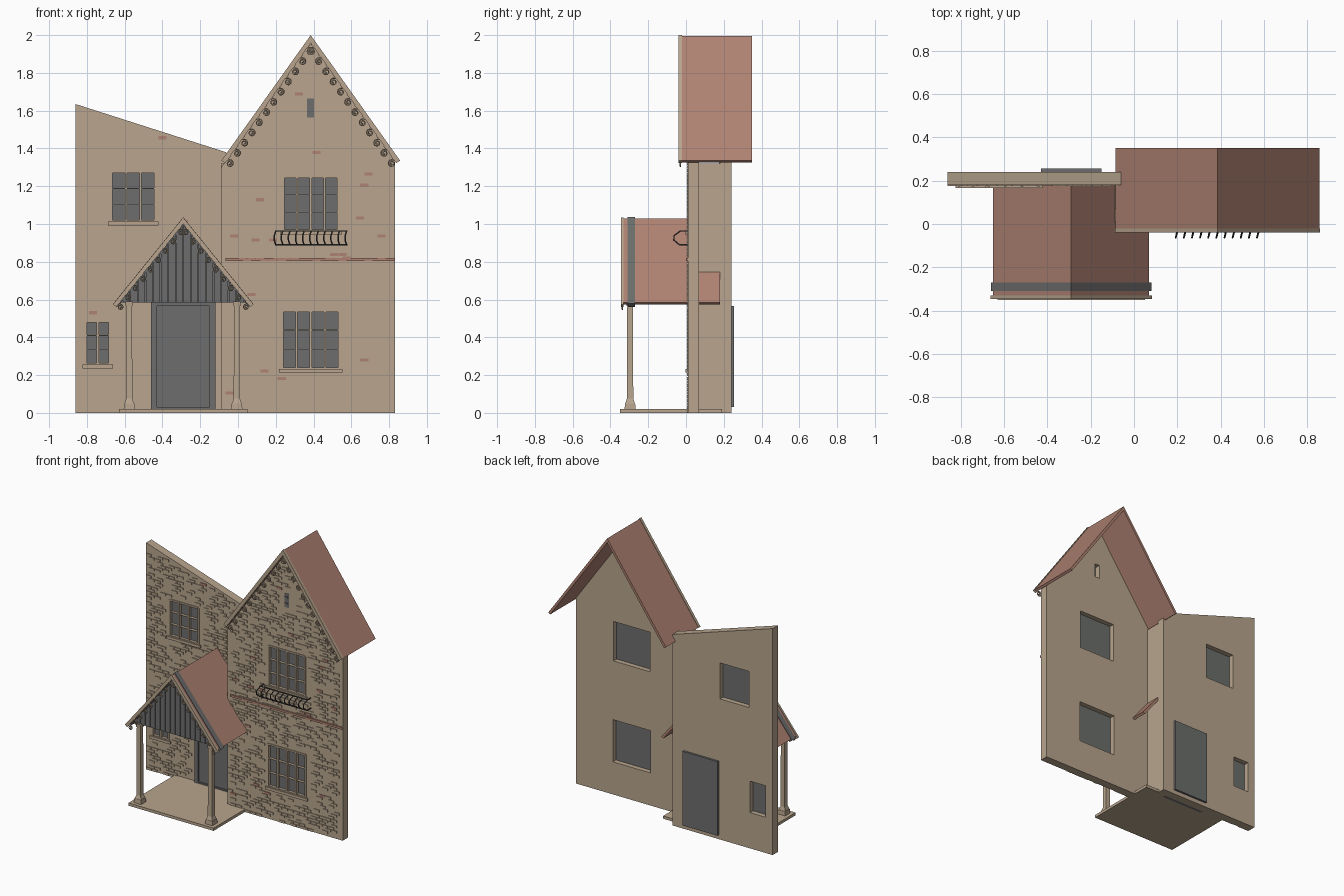
import bpy, bmesh, math, random
from mathutils import Matrix, Vector

random.seed(4)
cube = bpy.data.objects.get("Cube")
if cube:
    bpy.data.objects.remove(cube, do_unlink=True)


def material(name, r, g, b):
    m = bpy.data.materials.new(name)
    m.use_nodes = True
    m.diffuse_color = (r, g, b, 1)
    m.node_tree.nodes["Principled BSDF"].inputs["Base Color"].default_value = (r, g, b, 1)
    return m


STONE = material("tan stone", 0.48, 0.375, 0.27)
RED = material("red clay", 0.43, 0.225, 0.17)
GREY = material("slate grey", 0.15, 0.155, 0.15)
IRON = material("dark iron", 0.06, 0.06, 0.06)


def finish(name, bm, mat):
    bmesh.ops.recalc_face_normals(bm, faces=bm.faces)
    me = bpy.data.meshes.new(name)
    bm.to_mesh(me)
    bm.free()
    me.materials.append(mat)
    ob = bpy.data.objects.new(name, me)
    bpy.context.collection.objects.link(ob)
    return ob


def rect(x0, x1, z0, z1):
    return [(x0, z0), (x1, z0), (x1, z1), (x0, z1)]


def prisms(name, mat, *parts):
    """Each part is (xz outline, y front, y back)."""
    bm = bmesh.new()
    for pts, y0, y1 in parts:
        front = [bm.verts.new((x, y0, z)) for x, z in pts]
        back = [bm.verts.new((x, y1, z)) for x, z in pts]
        bm.faces.new(front)
        bm.faces.new(back[::-1])
        for i in range(len(pts)):
            j = (i + 1) % len(pts)
            bm.faces.new((front[i], back[i], back[j], front[j]))
    return finish(name, bm, mat)


def chevron(cx, apex, half, drop, t):
    """Outline of a pair of sloping boards with square-cut ends."""
    n = math.hypot(half, drop)
    dx, dz = t * drop / n, t * half / n
    z = apex - drop
    return [(cx - half, z), (cx, apex), (cx + half, z), (cx + half - dx, z - dz),
            (cx, apex - t * n / half), (cx - half + dx, z - dz)]


def tubes(name, mat, paths, radius):
    cu = bpy.data.curves.new(name, "CURVE")
    cu.dimensions = "3D"
    cu.bevel_depth = radius
    cu.bevel_resolution = 1
    cu.use_fill_caps = True
    for path in paths:
        sp = cu.splines.new("POLY")
        sp.points.add(len(path) - 1)
        for p, co in zip(sp.points, path):
            p.co = (*co, 1)
    cu.materials.append(mat)
    ob = bpy.data.objects.new(name, cu)
    bpy.context.collection.objects.link(ob)


def scrolls(name, cx, apex, half, drop, t, y, count, size):
    """Row of spiral curls hanging below both sloping boards."""
    length = math.hypot(half, drop)
    paths = []
    for side in (-1, 1):
        along = Vector((side * half, -drop)) / length
        down = Vector((-side * drop, -half)) / length
        for i in range(count):
            s = length * (i + 1.1) / (count + 0.3)
            c = Vector((cx, apex)) + along * s + down * (t + size)
            path = []
            for k in range(19):
                a = k / 18 * 3.4 * math.pi
                r = size * (0.2 + 0.8 * k / 18)
                q = c + along * r * math.cos(a) + down * r * math.sin(a)
                path.append((q.x, y, q.y))
            q = c - along * size * 1.6 - down * size
            path.append((q.x, y, q.y))
            paths.append(path)
    tubes(name, STONE, paths, size * 0.2)


def cut(wall, openings):
    """Cut window openings through a wall."""
    cutter = prisms("opening_cutter", STONE, *[(rect(*o), -1, 1) for o in openings])
    cutter.hide_render = True
    mod = wall.modifiers.new("openings", "BOOLEAN")
    mod.operation = "DIFFERENCE"
    mod.solver = "EXACT"
    mod.object = cutter
    bpy.context.view_layer.objects.active = wall
    bpy.ops.object.modifier_apply(modifier=mod.name)
    bpy.data.objects.remove(cutter, do_unlink=True)


def window(name, opening, y, cols, rows=3):
    x0, x1, z0, z1 = opening
    prisms(name + "_glass", GREY, (rect(*opening), y + 0.015, y + 0.025))
    bars = []
    for i in range(cols + 1):
        x = x0 + (x1 - x0) * i / cols
        bars.append((rect(x - 0.006, x + 0.006, z0, z1), y - 0.006, y + 0.02))
    for i in range(rows + 1):
        z = z0 + (z1 - z0) * i / rows
        w = 0.006 if i in (0, rows) else 0.002
        bars.append((rect(x0, x1, z - w, z + w), y - 0.005, y + 0.019))
    prisms(name + "_frame", STONE, *bars)
    prisms(name + "_sill", STONE,
           (rect(x0 - 0.018, x1 + 0.018, z0 - 0.022, z0 - 0.002), y - 0.013, y + 0.05))


def bricks(name, x0, x1, y, top, openings):
    """Scattered raised bricks, a few of them red."""
    plain, red = [], []
    w, h = 0.046, 0.0193
    for row in range(100):
        for col in range(int((x1 - x0) / w)):
            x = x0 + (col + 0.5 * (row % 2)) * w
            z = row * h
            if x + w > x1 or z + h > min(top(x), top(x + w)):
                continue
            if any(x + w > a - 0.02 and x < b + 0.02 and z + h > c - 0.03 and z < d + 0.01
                   for a, b, c, d in openings):
                continue
            pick = random.random()
            part = (rect(x + 0.001, x + w - 0.002, z + 0.001, z + h - 0.002), y - 0.005, y + 0.002)
            if pick < 0.012:
                red.append(part)
            elif pick < 0.5:
                plain.append(part)
    prisms(name + "_bricks", STONE, *plain)
    prisms(name + "_red_bricks", RED, *red)


# Gabled wing wall with its return
low, high = (0.235, 0.535, 0.235, 0.54), (0.24, 0.53, 0.965, 1.25)
vent = (0.365, 0.402, 1.565, 1.665)
gable_top = lambda x: 1.965 - 1.404 * abs(x - 0.385)
wing = prisms("wing_wall", STONE, ([(-0.09, 0), (0.83, 0), (0.83, gable_top(0.83)),
              (0.385, 1.965), (-0.09, gable_top(-0.09))], 0.01, 0.07))
cut(wing, [low, high, vent])
bricks("wing", -0.09, 0.83, 0.01, gable_top, [low, high, vent])
prisms("wing_return", STONE, (rect(-0.09, -0.06, 0, 1.32), 0.07, 0.18))
window("wing_lower_window", low, 0.01, 4)
window("wing_upper_window", high, 0.01, 4)
prisms("attic_vent", GREY, (rect(*vent), 0.008, 0.03),
       *[(rect(0.372, 0.395, z, z + 0.01), 0.002, 0.01) for z in (1.59, 1.635)])
prisms("floor_band", RED, (rect(-0.065, 0.83, 0.805, 0.82), 0.0, 0.02))

# Side wall with sloping top
side_top = lambda x: 1.635 - 0.32 * (x + 0.86)
upper, small = (-0.67, -0.44, 1.015, 1.275), (-0.805, -0.68, 0.258, 0.485)
door_area = (-0.46, -0.12, 0, 0.585)
side = prisms("side_wall", STONE, ([(-0.86, 0), (-0.06, 0), (-0.06, side_top(-0.06)),
              (-0.86, 1.635)], 0.18, 0.24))
cut(side, [upper, small])
bricks("side", -0.86, -0.09, 0.18, side_top, [upper, small, door_area])
window("side_upper_window", upper, 0.18, 3)
window("side_small_window", small, 0.18, 2)

# Door
prisms("door_frame", GREY, (rect(-0.46, -0.43, 0, 0.585), 0.16, 0.185),
       (rect(-0.15, -0.12, 0, 0.585), 0.16, 0.185),
       (rect(-0.43, -0.15, 0.565, 0.585), 0.16, 0.185),
       (rect(-0.43, -0.15, 0, 0.03), 0.16, 0.185))
prisms("door", GREY, (rect(-0.43, -0.15, 0.03, 0.565), 0.168, 0.255))

# Wing roof and bargeboards
prisms("wing_roof", RED, (chevron(0.385, 1.995, 0.47, 0.66, 0.018), -0.02, 0.35))
board = (0.385, 2.0, 0.473, 0.664, 0.024)
prisms("wing_bargeboard", STONE, (chevron(*board), -0.04, -0.02))
scrolls("wing_scrolls", *board, -0.03, 12, 0.021)

# Porch roof, slate band, planked gable and bargeboards
prisms("porch_roof", RED, (chevron(-0.29, 1.03, 0.36, 0.445, 0.018), -0.33, 0.18))
prisms("porch_slate_band", GREY, (chevron(-0.29, 1.036, 0.37, 0.457, 0.028), -0.31, -0.27))
prisms("porch_gable", GREY, ([(-0.626, 0.585), (0.046, 0.585), (-0.29, 1.0)], -0.295, -0.275))
plank_top = lambda x: 1.0 - 1.236 * abs(x + 0.29)
planks = []
for i in range(16):
    a, b = -0.608 + i * 0.04, -0.572 + i * 0.04
    planks.append(([(a, 0.585), (b, 0.585), (b, plank_top(b)), (a, plank_top(a))], -0.303, -0.295))
prisms("porch_planks", GREY, *planks)
porch_board = (-0.29, 1.035, 0.372, 0.46, 0.022)
prisms("porch_bargeboard", STONE, (chevron(*porch_board), -0.345, -0.33))
scrolls("porch_scrolls", *porch_board, -0.337, 9, 0.017)

# Porch floor and columns
prisms("porch_floor", STONE, (rect(-0.63, 0.05, 0, 0.02), -0.35, 0.19))
for label, x in (("right", -0.576), ("left", -0.006)):
    bm = bmesh.new()
    for z0, z1, w0, w1 in ((0.02, 0.05, 0.058, 0.054), (0.05, 0.075, 0.05, 0.034),
                           (0.075, 0.565, 0.034, 0.03), (0.565, 0.59, 0.036, 0.04)):
        bmesh.ops.create_cone(
            bm, cap_ends=True, segments=4, depth=z1 - z0,
            radius1=w0 / math.sqrt(2), radius2=w1 / math.sqrt(2),
            matrix=Matrix.Translation((x, -0.296, (z0 + z1) / 2)) @ Matrix.Rotation(math.pi / 4, 4, "Z"))
    finish(label + "_porch_column", bm, STONE)

# Balcony railing with bowed bars
railing = []
for i in range(11):
    x = 0.2 + i * 0.0375
    bar = [(x, -0.03, 0.963), (x - 0.008, -0.064, 0.938), (x - 0.008, -0.064, 0.915), (x, -0.035, 0.89)]
    if i in (0, 10):
        bar = [(x, 0.012, 0.963)] + bar + [(x, 0.012, 0.89)]
    railing.append(bar)
for y, z in ((-0.03, 0.963), (-0.035, 0.89)):
    railing.append([(0.196, y, z), (0.579, y, z)])
tubes("balcony_railing", IRON, railing, 0.004)
